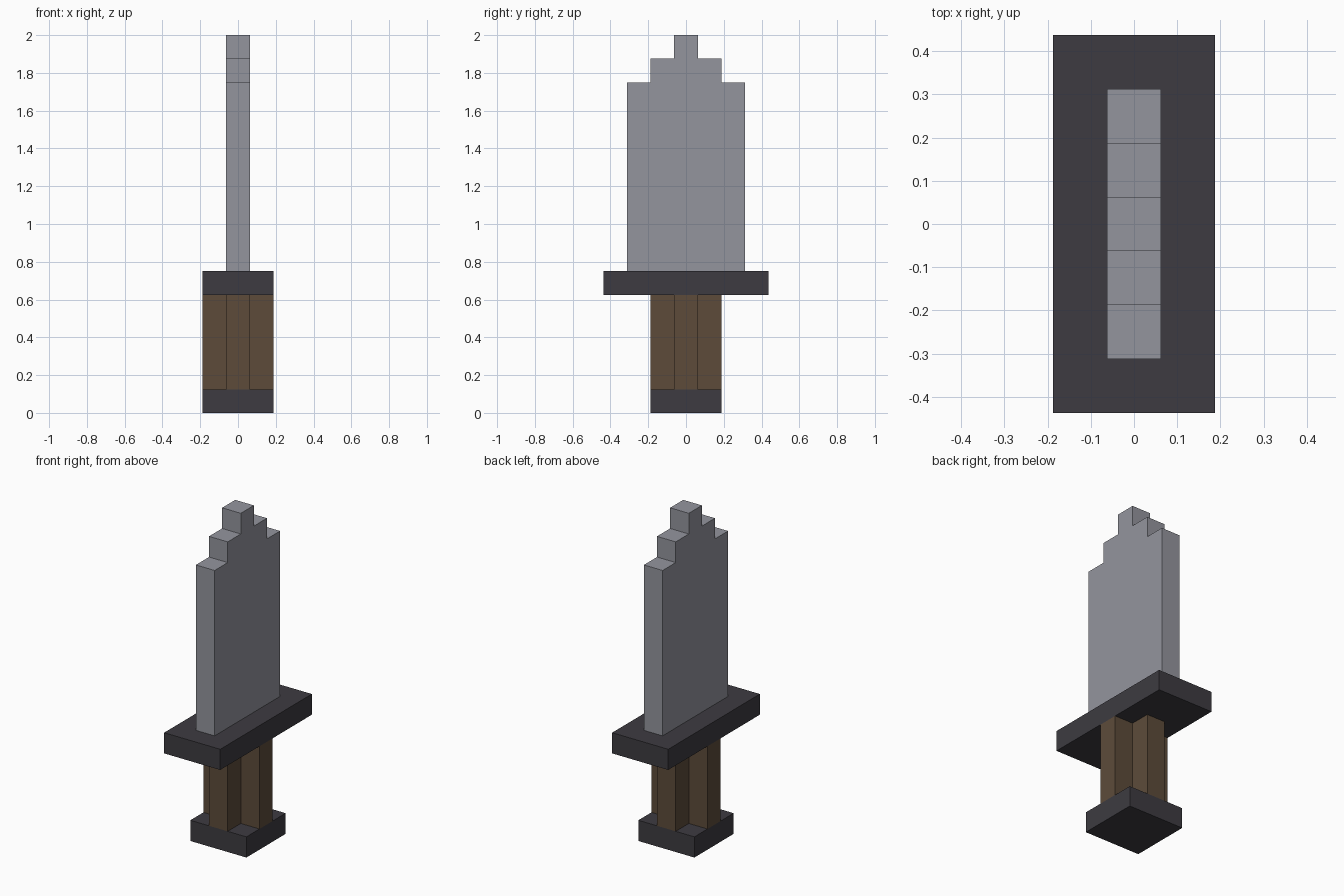
import bpy
import bmesh

cube = bpy.data.objects.get("Cube")
if cube:
    bpy.data.objects.remove(cube, do_unlink=True)

U = 0.125  # one block


def material(name, rgb):
    """Flat material from 0-255 sRGB values."""
    lin = [((c / 255 + 0.055) / 1.055) ** 2.4 for c in rgb]
    m = bpy.data.materials.new(name)
    m.diffuse_color = (*lin, 1)
    m.use_nodes = True
    bsdf = next(n for n in m.node_tree.nodes if n.type == 'BSDF_PRINCIPLED')
    bsdf.inputs["Base Color"].default_value = (*lin, 1)
    return m


def prism(name, outline, offset, mat):
    """Extrude a closed outline of 3D points, given in blocks, by an offset."""
    bm = bmesh.new()
    face = bm.faces.new([bm.verts.new([c * U for c in p]) for p in outline])
    top = bmesh.ops.extrude_face_region(bm, geom=[face], use_keep_orig=True)["geom"]
    verts = [v for v in top if isinstance(v, bmesh.types.BMVert)]
    bmesh.ops.translate(bm, verts=verts, vec=[c * U for c in offset])
    bmesh.ops.recalc_face_normals(bm, faces=bm.faces)
    mesh = bpy.data.meshes.new(name)
    bm.to_mesh(mesh)
    bm.free()
    mesh.materials.append(mat)
    obj = bpy.data.objects.new(name, mesh)
    bpy.context.collection.objects.link(obj)
    return obj


def slab(name, hx, hy, z, mat):
    """One block thick plate with half sizes hx, hy and its base at z."""
    corners = [(-hx, -hy, z), (hx, -hy, z), (hx, hy, z), (-hx, hy, z)]
    return prism(name, corners, (0, 0, 1), mat)


steel = material("grey steel", (148, 149, 158))
iron = material("dark iron", (61, 59, 65))
wood = material("brown wood", (93, 75, 58))

# Pommel and guard plates
slab("pommel", 1.5, 1.5, 0, iron)
slab("guard", 1.5, 3.5, 5, iron)

# Grip with a plus-shaped cross-section
quarter = [(1.5, -0.5), (1.5, 0.5), (0.5, 0.5)]
plus = []
for _ in range(4):
    plus += quarter
    quarter = [(-y, x) for x, y in quarter]
prism("grip", [(x, y, 1) for x, y in plus], (0, 0, 4), wood)

# Blade with a stepped tip, mirrored about its centre line
half = [(2.5, 6), (2.5, 14), (1.5, 14), (1.5, 15), (0.5, 15), (0.5, 16)]
profile = half + [(-y, z) for y, z in reversed(half)]
prism("blade", [(-0.5, y, z) for y, z in profile], (1, 0, 0), steel)
